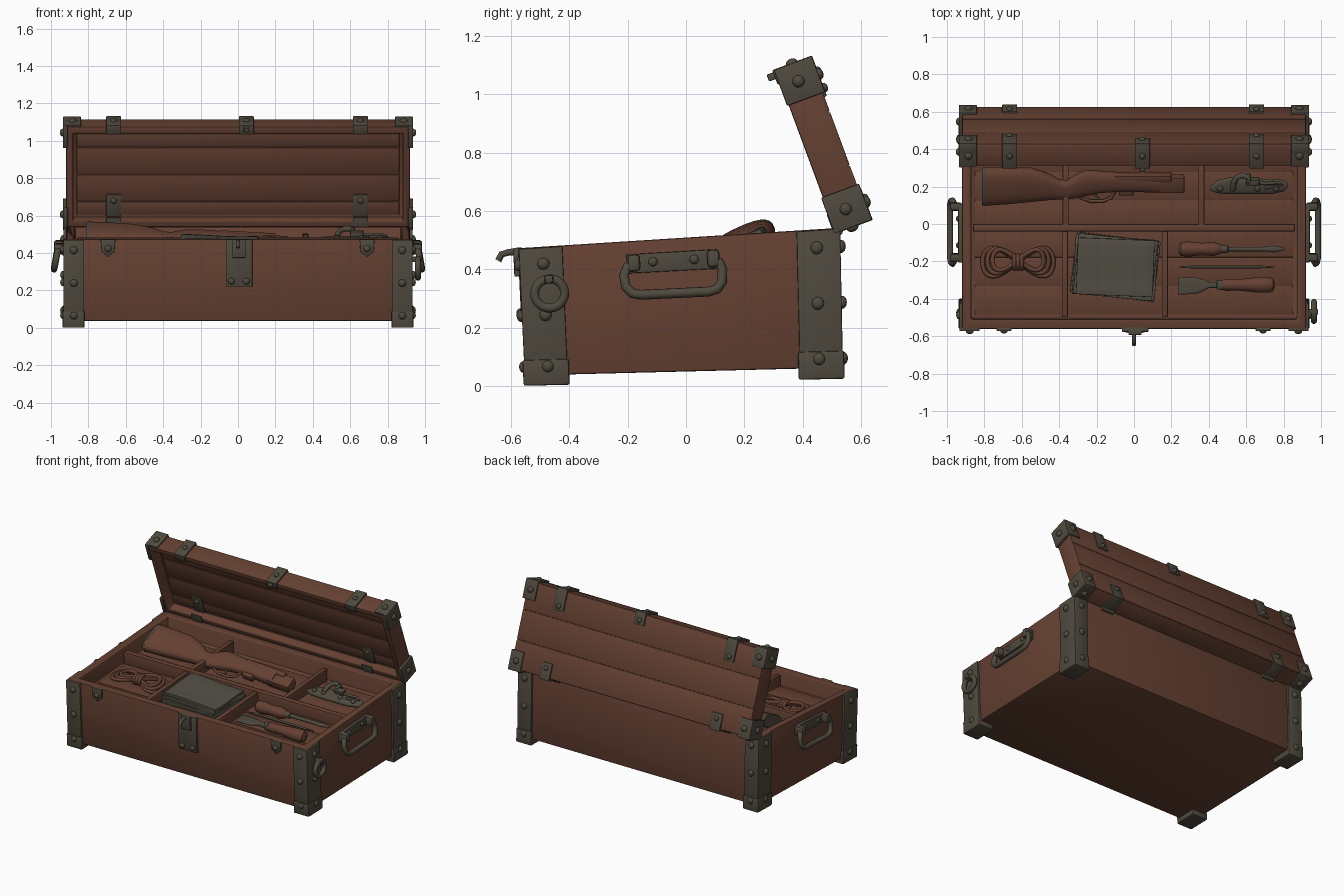
import bpy, bmesh, math
from mathutils import Vector, Matrix

if "Cube" in bpy.data.objects:
    bpy.data.objects.remove(bpy.data.objects["Cube"])

def material(name, rgb):
    m = bpy.data.materials.new(name)
    m.diffuse_color = (*rgb, 1)
    m.use_nodes = True
    m.node_tree.nodes["Principled BSDF"].inputs["Base Color"].default_value = m.diffuse_color
    return m

WOOD = material("reddish wood", (0.130, 0.052, 0.032))
IRON = material("dull iron", (0.080, 0.068, 0.049))
CLOTH = material("grey cloth", (0.088, 0.078, 0.060))

# ---- spaces: the chest is slightly taller at the back, the lid leans open
def chest(v):
    k = v.z / 0.45
    low, high = 0.05 + 0.025 * v.y, 0.508 + 0.064 * v.y
    return Vector((v.x, v.y - k * (0.015 - 0.01 * v.y), low + (high - low) * k))

def lid(v):  # y runs up the lid, +z is its inner side
    return Vector((v.x, 0.51 - 0.347 * v.y - 0.938 * v.z, 0.535 + 0.938 * v.y - 0.347 * v.z))

def leaning(base, slope, tilt, yc):  # objects lying at an angle in the tray
    def f(v):
        d = (v.y - yc) * 1.05
        return Vector((v.x, yc + d * math.cos(tilt) - v.z * math.sin(tilt),
                       base + slope * v.x + d * math.sin(tilt) + v.z * math.cos(tilt)))
    return f

# ---- helpers
def finish(name, bm, mat, xf=chest, bevel=0.0):
    bmesh.ops.recalc_face_normals(bm, faces=bm.faces)
    if bevel:
        edges = [e for e in bm.edges if len(e.link_faces) == 2 and e.calc_face_angle() > 0.5]
        bmesh.ops.bevel(bm, geom=edges, offset=bevel, offset_type='OFFSET', segments=2,
                        profile=0.5, affect='EDGES', clamp_overlap=True)
    for v in bm.verts:
        v.co = xf(v.co.copy())
    bmesh.ops.recalc_face_normals(bm, faces=bm.faces)
    me = bpy.data.meshes.new(name)
    bm.to_mesh(me)
    bm.free()
    me.materials.append(mat)
    me.polygons.foreach_set("use_smooth", [True] * len(me.polygons))
    me.set_sharp_from_angle(angle=math.radians(40))
    ob = bpy.data.objects.new(name, me)
    bpy.context.collection.objects.link(ob)
    return ob

def add_box(bm, x0, x1, y0, y1, z0, z1):
    m = Matrix.Translation(((x0 + x1) / 2, (y0 + y1) / 2, (z0 + z1) / 2)) @ \
        Matrix.Diagonal((x1 - x0, y1 - y0, z1 - z0, 1))
    bmesh.ops.create_cube(bm, size=1, matrix=m)

def boxes(name, dims, mat, xf=chest, bevel=0.004, cuts=0):
    bm = bmesh.new()
    for d in dims:
        add_box(bm, *d)
    if cuts:
        bmesh.ops.subdivide_edges(bm, edges=bm.edges[:], cuts=cuts, use_grid_fill=True)
    return finish(name, bm, mat, xf, bevel)

def open_box(name, dims, wall, depth, mat, xf):
    bm = bmesh.new()
    add_box(bm, *dims)
    top = max(bm.faces, key=lambda f: f.calc_center_median().z)
    bmesh.ops.inset_region(bm, faces=[top], thickness=wall)
    bmesh.ops.inset_region(bm, faces=[top], thickness=0.001, depth=-depth)
    return finish(name, bm, mat, xf, 0.007)

def prism(name, pts, z0, z1, mat, xf=chest, bevel=0.004):
    bm = bmesh.new()
    a, b = ([bm.verts.new((x, y, z)) for x, y in pts] for z in (z0, z1))
    bm.faces.new(a)
    bm.faces.new(b)
    for i in range(len(pts)):
        j = (i + 1) % len(pts)
        bm.faces.new((a[i], a[j], b[j], b[i]))
    return finish(name, bm, mat, xf, bevel)

def loft(name, sections, mat, xf, n=20, power=1.0):
    # sections along x: (x, centre y, half width y, half height z)
    bm, rings = bmesh.new(), []
    bend = lambda c: math.copysign(abs(c) ** power, c)
    for x, yc, ry, rz in sections:
        rings.append([bm.verts.new((x, yc + ry * bend(math.cos(t)), rz * bend(math.sin(t))))
                      for t in (2 * math.pi * (i + 0.5) / n for i in range(n))])
    for p, q in zip(rings, rings[1:]):
        for i in range(n):
            j = (i + 1) % n
            bm.faces.new((p[i], p[j], q[j], q[i]))
    bm.faces.new(rings[0])
    bm.faces.new(rings[-1])
    return finish(name, bm, mat, xf)

def tube(name, pts, r, mat, xf=chest, cyclic=False):
    cu = bpy.data.curves.new(name, 'CURVE')
    cu.dimensions, cu.bevel_depth, cu.bevel_resolution = '3D', r, 3
    cu.use_fill_caps = True
    sp = cu.splines.new('POLY')
    sp.points.add(len(pts) - 1)
    for p, c in zip(sp.points, pts):
        p.co = (*xf(Vector(c)), 1)
    sp.use_cyclic_u = cyclic
    cu.materials.append(mat)
    ob = bpy.data.objects.new(name, cu)
    bpy.context.collection.objects.link(ob)

def rivets(name, spots, xf=chest, r=0.021):
    bm = bmesh.new()
    for pos, axis in spots:
        m = Matrix.Translation(pos) @ Vector(axis).to_track_quat('Z', 'Y').to_matrix().to_4x4()
        bmesh.ops.create_uvsphere(bm, u_segments=12, v_segments=8, radius=r,
                                  matrix=m @ Matrix.Diagonal((1, 1, 0.75, 1)))
    finish(name, bm, IRON, xf)

# ---- chest body, dividers
open_box("chest_body", (-0.92, 0.92, -0.54, 0.525, 0, 0.45), 0.07, 0.11, WOOD, chest)
boxes("tray_dividers", [(-0.86, 0.86, -0.025, 0.012, 0.33, 0.425)] +
      [(x - 0.016, x + 0.016, -0.48, -0.02, 0.33, 0.42) for x in (-0.37, 0.165)] +
      [(x - 0.016, x + 0.016, 0.0, 0.46, 0.33, 0.42) for x in (-0.365, 0.36)], WOOD)
boxes("tray_floor_boards", [(-0.85, 0.85, y, y + 0.15, 0.33, 0.345)
                            for y in (-0.47, -0.318, -0.166, -0.014, 0.138, 0.286)], WOOD)

# ---- corner straps with feet
spots = []
for sx in (-1, 1):
    for sy, ye, end in ((-1, -0.54, "front"), (1, 0.525, "back")):
        P = lambda dx, dy: (sx * (0.92 - dx), ye - sy * dy)
        side = "left" if sx < 0 else "right"
        prism(f"corner_strap_{end}_{side}",
              [P(-0.013, -0.013), P(0.095, -0.013), P(0.095, 0.01), P(0.01, 0.01),
               P(0.01, 0.135), P(-0.013, 0.135)], -0.01, 0.447, IRON)
        (xa, ya), (xb, yb) = P(-0.018, -0.018), P(0.1, 0.14)
        boxes(f"corner_foot_{end}_{side}", [(min(xa, xb), max(xa, xb), min(ya, yb), max(ya, yb),
                                            -0.036, 0.055)], IRON, bevel=0.007)
        for z in (0.03, 0.21, 0.39):
            spots += [((*P(0.042, -0.015), z), (0, sy, 0)), ((*P(-0.015, 0.068), z), (sx, 0, 0))]
rivets("corner_rivets", spots)

# ---- side handles
for sx, side in ((-1, "left"), (1, "right")):
    x = lambda a: sx * a
    boxes(f"handle_plate_{side}", [(min(x(.91), x(.94)), max(x(.91), x(.94)), -0.19, 0.12, 0.34, 0.405)], IRON)
    for y in (-0.165, 0.105):
        boxes(f"handle_lug_{side}", [(min(x(.92), x(.985)), max(x(.92), x(.985)), y - .022, y + .022,
                                      0.345, 0.405)], IRON, bevel=0.014)
    rivets(f"handle_rivets_{side}", [((x(.94), y, 0.375), (sx, 0, 0)) for y in (-0.1, 0.04)], r=0.016)
    tube(f"handle_bar_{side}", [(x(.962), -.16, .37), (x(.964), -.188, .362), (x(.97), -.2, .335),
         (x(.977), -.195, .295), (x(.982), -.175, .272), (x(.983), -.145, .265), (x(.983), .085, .265),
         (x(.982), .115, .272), (x(.977), .133, .295), (x(.97), .135, .335), (x(.964), .125, .362),
         (x(.962), .1, .37)], 0.017, IRON)

# ---- tie ring on the right side only
circle = [2 * math.pi * i / 32 for i in range(32)]
tube("tie_ring", [(0.962, -0.455 + 0.051 * math.cos(t), 0.285 + 0.051 * math.sin(t)) for t in circle],
     0.016, IRON, cyclic=True)
boxes("tie_ring_staple", [(0.92, 0.985, -0.47, -0.44, 0.32, 0.35)], IRON, bevel=0.008)

# ---- front lock plate, hook, small pointed plates
front = lambda cx: (lambda v: chest(Vector((cx + v.x, -0.54 - v.z, v.y))))
boxes("lock_plate", [(-0.065, 0.077, -0.556, -0.53, 0.19, 0.45), (-0.03, 0.04, -0.572, -0.54, 0.35, 0.452)], IRON)
rivets("lock_rivets", [((x, -0.558, z), (0, -1, 0)) for x, z in ((-0.035, .22), (0.045, .22), (0.005, .385))], r=0.018)
tube("lock_hook", [(0, -0.55, .438), (0, -0.585, .438), (0, -0.612, .432), (0, -0.624, .41)], 0.012, IRON)
for x in (-0.695, 0.69):
    prism("rim_plate", [(-.04, .45), (.04, .45), (.035, .385), (0, .355), (-.035, .385)], -0.005, 0.012, IRON, front(x))
    rivets("rim_plate_rivet", [((x, -0.553, 0.4), (0, -1, 0))], r=0.019)

# ---- lid with boards
open_box("lid_frame", (-0.92, 0.92, 0, 0.575, -0.12, 0), 0.055, 0.055, WOOD, lid)
boxes("lid_inner_boards", [(-0.863, 0.863, a, b, -0.06, -0.046) for a, b in
                           ((.057, .13), (.133, .285), (.288, .44), (.443, .518))], WOOD, lid)
boxes("lid_outer_boards", [(-0.918, 0.918, a, b, -0.125, -0.11) for a, b in
                           ((.003, .188), (.191, .385), (.388, .572))], WOOD, lid, 0.003)

# ---- lid corner caps
spots = []
for sx in (-1, 1):
    for u0, u1, e in ((-0.012, 0.12, -0.012), (0.455, 0.587, 0.575)):
        pair = lambda a, b: (min(sx * a, sx * b), max(sx * a, sx * b))
        boxes("lid_corner_cap", [(*pair(0.84, 0.936), u0, u1, -0.133, -0.07),
                                 (*pair(0.91, 0.936), u0, u1, -0.133, 0.006),
                                 (*pair(0.84, 0.936), e, e + 0.012, -0.133, 0.0)], IRON, lid, 0.005)
        um = (u0 + u1) / 2
        spots += [((sx * 0.937, um, -0.06), (sx, 0, 0)), ((sx * 0.885, um, -0.134), (0, 0, -1)),
                  ((sx * 0.885, e + (0.012 if e > 0 else 0), -0.06), (0, 1, 0))]
rivets("lid_cap_rivets", spots, lid)

# ---- lid straps and hinges
spots = []
for x, u in ((-0.665, 0.44), (0.655, 0.44), (0.045, 0.5)):
    w = 0.04
    boxes("lid_strap", [(x - w, x + w, u, 0.588, -0.134, -0.12), (x - w, x + w, 0.573, 0.588, -0.134, 0.01),
                        (x - w, x + w, 0.535, 0.588, -0.002, 0.011)], IRON, lid)
    spots += [((x, u + 0.03, -0.135), (0, 0, -1)), ((x, 0.589, -0.06), (0, 1, 0))]
    if u == 0.44:
        boxes("hinge", [(x - w, x + w, -0.013, 0.1, -0.134, -0.12), (x - w, x + w, -0.013, 0, -0.134, 0.006),
                        (x - w, x + w, -0.013, 0.06, -0.002, 0.008),
                        (x - w, x + w, 0.05, 0.175, -0.05, -0.038)], IRON, lid)
        tube("hinge_pin", [(x - 0.045, -0.008, -0.01), (x + 0.045, -0.008, -0.01)], 0.016, IRON, lid)
        spots += [((x, 0.065, -0.135), (0, 0, -1)), ((x, 0.14, -0.038), (0, 0, 1))]
rivets("strap_rivets", spots, lid, 0.017)
boxes("lid_catch", [(0.03, 0.06, 0.555, 0.58, 0, 0.035)], IRON, lid)

# ---- long stock leaning in the back compartment
gun = leaning(0.458, -0.056, 0.42, 0.2)
loft("gun_stock", [(-.80, .2, .104, .045), (-.68, .205, .1, .047), (-.55, .21, .092, .045), (-.46, .2, .072, .041),
     (-.40, .185, .052, .036), (-.36, .183, .05, .034), (-.31, .203, .063, .035), (-.26, .22, .07, .036),
     (-.18, .226, .058, .037), (-.08, .226, .05, .037), (-.02, .224, .048, .037), (.14, .216, .046, .035)],
     WOOD, gun, 24, 0.75)
loft("butt_plate", [(-.812, .2, .1, .042), (-.80, .2, .106, .047), (-.795, .2, .105, .046)], IRON, gun, 24, 0.75)
boxes("gun_fore_end", [(.1, .27, .172, .258, -.03, .028), (-.1, .2, .235, .272, -.03, .034),
                       (-.08, .0, .155, .2, -.02, .02)], WOOD, gun, 0.008)
tube("trigger_guard", [(-.3, .16, 0), (-.28, .135, 0), (-.23, .118, 0), (-.16, .12, 0), (-.12, .14, 0), (-.1, .18, 0)],
     0.009, WOOD, gun)
tube("trigger", [(-.2, .18, 0), (-.205, .15, 0), (-.19, .132, 0)], 0.007, IRON, gun)

# ---- loose gun lock in the back right compartment
lock = leaning(0.47, 0, 0.35, 0.21)
loft("gun_lock_plate", [(.41, .19, .012, .01), (.45, .2, .035, .015), (.52, .205, .045, .018), (.62, .2, .04, .018),
     (.74, .2, .038, .016), (.80, .205, .03, .014), (.82, .205, .012, .01)], IRON, lock, 16, 0.7)
tube("lock_hammer", [(.53, .2, .02), (.535, .235, .03), (.55, .262, .036), (.58, .275, .04), (.61, .262, .04)], 0.015, IRON, lock)
tube("lock_spring", [(.64, .235, .02), (.7, .225, .025), (.77, .23, .022), (.79, .215, .02), (.7, .2, .02)], 0.009, IRON, lock)
boxes("lock_pan", [(.6, .67, .215, .25, -.01, .045), (.6, .625, .23, .275, .0, .05)], IRON, lock, 0.007)
rivets("lock_screws", [((x, .195, .017), (0, 0, 1)) for x in (.46, .53, .66, .76)], lock, 0.016)

# ---- rope tied in a figure of eight
for i, s in enumerate((1.0, 0.86, 0.72)):
    tube("rope_loop", [(-0.62 + 0.19 * s * math.sin(t), -0.19 + 0.075 * s * math.sin(2 * t) + 0.006 * i,
                        0.36 + 0.01 * i + 0.012 * math.cos(t)) for t in
                       (2 * math.pi * k / 64 for k in range(64))], 0.0115, WOOD, cyclic=True)
for dx in (-0.02, 0.0, 0.02):
    tube("rope_wrap", [(-0.62 + dx, -0.19 + 0.035 * math.cos(t), 0.37 + 0.028 * math.sin(t)) for t in circle],
         0.0115, WOOD, cyclic=True)

# ---- folded cloth stack
for i, (a, w, h) in enumerate(((-.12, .225, .16), (-.07, .222, .158), (-.1, .212, .16), (-.04, .205, .15))):
    def drape(v, a=a, i=i):
        z = v.z + 0.006 * math.sin(9 * v.x + 5 * v.y + i) + 0.004 * math.sin(17 * v.y)
        return chest(Vector((-0.1 + v.x * math.cos(a) - v.y * math.sin(a),
                             -0.215 + v.x * math.sin(a) + v.y * math.cos(a), z)))
    z = 0.35 + 0.023 * i
    boxes("folded_cloth", [(-w, w, -h, h, z, z + 0.021)], CLOTH, drape, 0.007, 8)

# ---- hand tools
tool = lambda v: chest(v + Vector((0, 0, 0.385)))
loft("screwdriver_handle", [(.238, -.12, .022, .022), (.25, -.12, .036, .036), (.29, -.12, .041, .041),
     (.36, -.12, .033, .033), (.42, -.12, .037, .037), (.455, -.12, .03, .03), (.47, -.12, .02, .02)], WOOD, tool)
loft("screwdriver_shaft", [(.465, -.12, .022, .022), (.5, -.12, .02, .02), (.505, -.12, .012, .012),
     (.7, -.12, .012, .012), (.74, -.12, .018, .012), (.8, -.12, .009, .003)], IRON, tool)
loft("thin_file", [(.24, -.215, .003, .003), (.3, -.215, .007, .007), (.68, -.215, .007, .007),
     (.75, -.215, .003, .003)], IRON, tool)
loft("chisel_handle", [(.465, -.31, .024, .024), (.49, -.31, .032, .032), (.56, -.31, .03, .03), (.66, -.31, .041, .041),
     (.72, -.31, .042, .042), (.742, -.31, .034, .034), (.75, -.31, .018, .018)], WOOD, tool)
loft("chisel_blade", [(.235, -.315, .046, .003), (.26, -.315, .046, .008), (.33, -.314, .044, .01), (.375, -.312, .03, .012),
     (.40, -.31, .015, .014), (.44, -.31, .016, .016), (.445, -.31, .025, .025), (.47, -.31, .026, .026)], IRON, tool, 20, 0.6)
